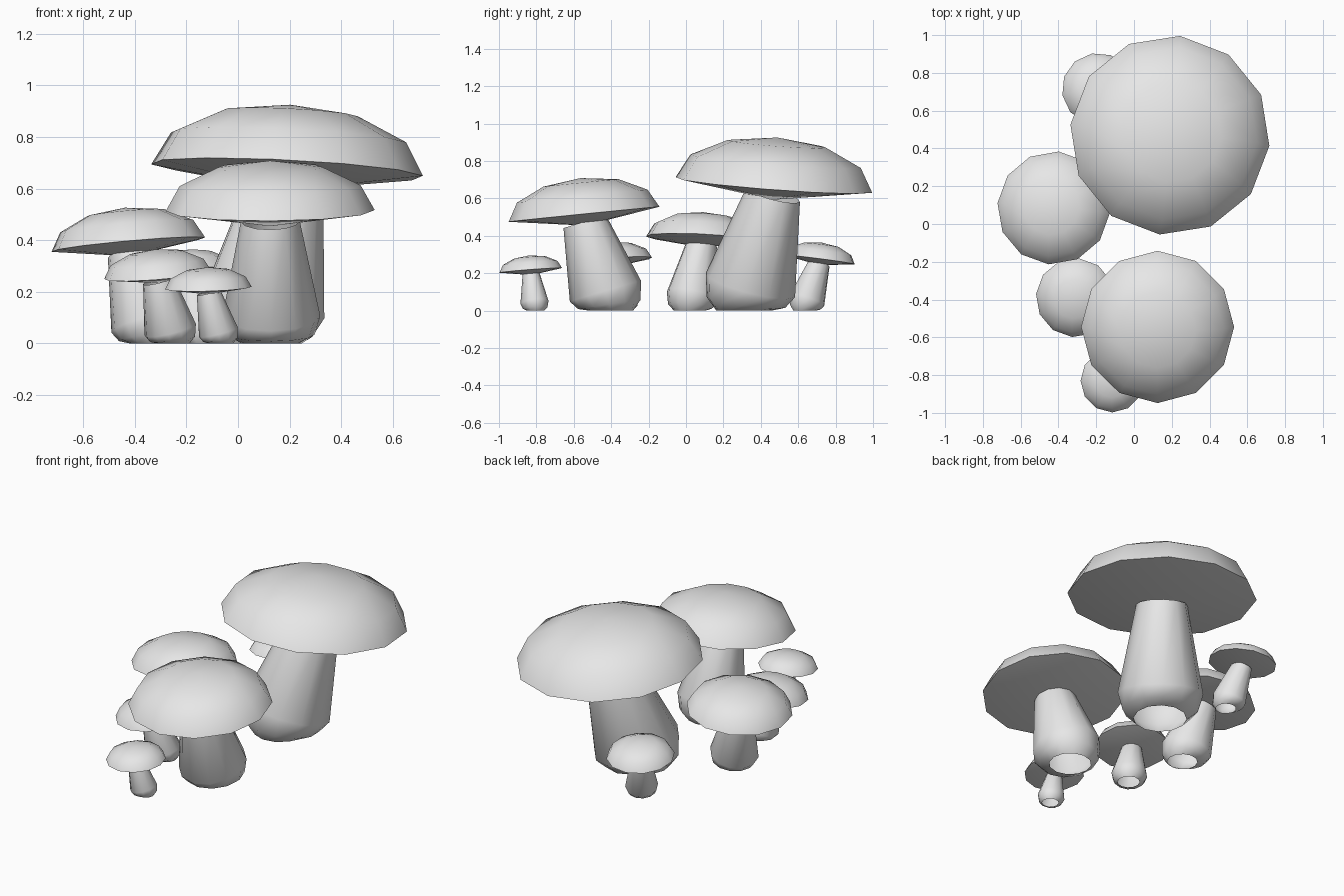
import bpy
import bmesh
from math import sin, cos, pi, radians
from mathutils import Vector

cube = bpy.data.objects.get("Cube")
if cube:
    bpy.data.objects.remove(cube, do_unlink=True)

SIDES = 12

grey = bpy.data.materials.new("light_grey")
grey.use_nodes = True
grey.diffuse_color = (0.8, 0.8, 0.8, 1)
grey.node_tree.nodes["Principled BSDF"].inputs["Base Color"].default_value = (0.8, 0.8, 0.8, 1)


def loft(name, rings, bottom=None, top=None):
    """Bridge rings of points from low to high, with optional end points."""
    bm = bmesh.new()
    loops = [[bm.verts.new(p) for p in ring] for ring in rings]
    for low, high in zip(loops, loops[1:]):
        for i in range(SIDES):
            j = (i + 1) % SIDES
            bm.faces.new((low[i], low[j], high[j], high[i]))
    for tip, loop, flip in ((bottom, loops[0], True), (top, loops[-1], False)):
        if tip is not None:
            v = bm.verts.new(tip)
            for i in range(SIDES):
                a, b = loop[i], loop[(i + 1) % SIDES]
                bm.faces.new((b, a, v) if flip else (a, b, v))
    mesh = bpy.data.meshes.new(name)
    bm.to_mesh(mesh)
    bm.free()
    mesh.materials.append(grey)
    obj = bpy.data.objects.new(name, mesh)
    bpy.context.collection.objects.link(obj)
    bpy.ops.object.select_all(action='DESELECT')
    obj.select_set(True)
    bpy.context.view_layer.objects.active = obj
    bpy.ops.object.shade_smooth_by_angle(angle=radians(60))
    return obj


def circle(radius, turn):
    return [Vector((radius * cos(turn + 2 * pi * i / SIDES),
                    radius * sin(turn + 2 * pi * i / SIDES), 0)) for i in range(SIDES)]


def mushroom(label, rim, radius, slope, base, stem_radius, turn=0):
    rim = Vector(rim)
    turn = radians(turn)

    # Cap: flattened half sphere over a shallow cone, tilted by the rim slope
    normal = Vector((-slope[0], -slope[1], 1)).normalized()
    tilt = Vector((0, 0, 1)).rotation_difference(normal)
    rings = []
    for step in range(3):
        angle = step * pi / 6
        lift = Vector((0, 0, 0.48 * radius * sin(angle)))
        rings.append([rim + tilt @ (p + lift) for p in circle(radius * cos(angle), turn)])
    loft(label + "_cap", rings,
         bottom=rim - normal * radius * 0.15, top=rim + normal * radius * 0.48)

    # Stem: leaning, bulging near the foot and open underneath
    foot = Vector((base[0], base[1], 0))
    head = rim - normal * radius * 0.1
    lean = (head - foot) / head.z
    rings = []
    for t, width, bend in ((0, 0.62, 0), (0.07, 0.88, 0.5), (0.22, 1, 1), (1, 0.6, 1)):
        ring = []
        for p in circle(stem_radius * width, turn):
            p.z = -bend * (lean.x * p.x + lean.y * p.y)
            q = foot.lerp(head, t) + p
            q.z = max(q.z, 0)
            ring.append(q)
        rings.append(ring)
    loft(label + "_stem", rings)


# label, rim centre, cap radius, rim slope, foot, stem radius, turn
mushroom("tallest", (0.19, 0.47, 0.672), 0.53, (-0.05, -0.075), (0.07, 0.31), 0.24, -6)
mushroom("large_front", (0.125, -0.545, 0.515), 0.405, (0.005, 0.1), (0.13, -0.40), 0.19)
mushroom("medium_right", (-0.425, 0.085, 0.383), 0.3, (0.09, -0.05), (-0.335, 0.02), 0.137, -5)
mushroom("small_right", (-0.31, -0.39, 0.265), 0.21, (0.08, 0.085), (-0.25, -0.345), 0.1, -5)
mushroom("smallest_front", (-0.115, -0.83, 0.215), 0.168, (0.03, 0.075), (-0.065, -0.805), 0.075)
mushroom("small_back", (-0.19, 0.715, 0.272), 0.192, (0.03, -0.13), (-0.14, 0.63), 0.092, 10)
